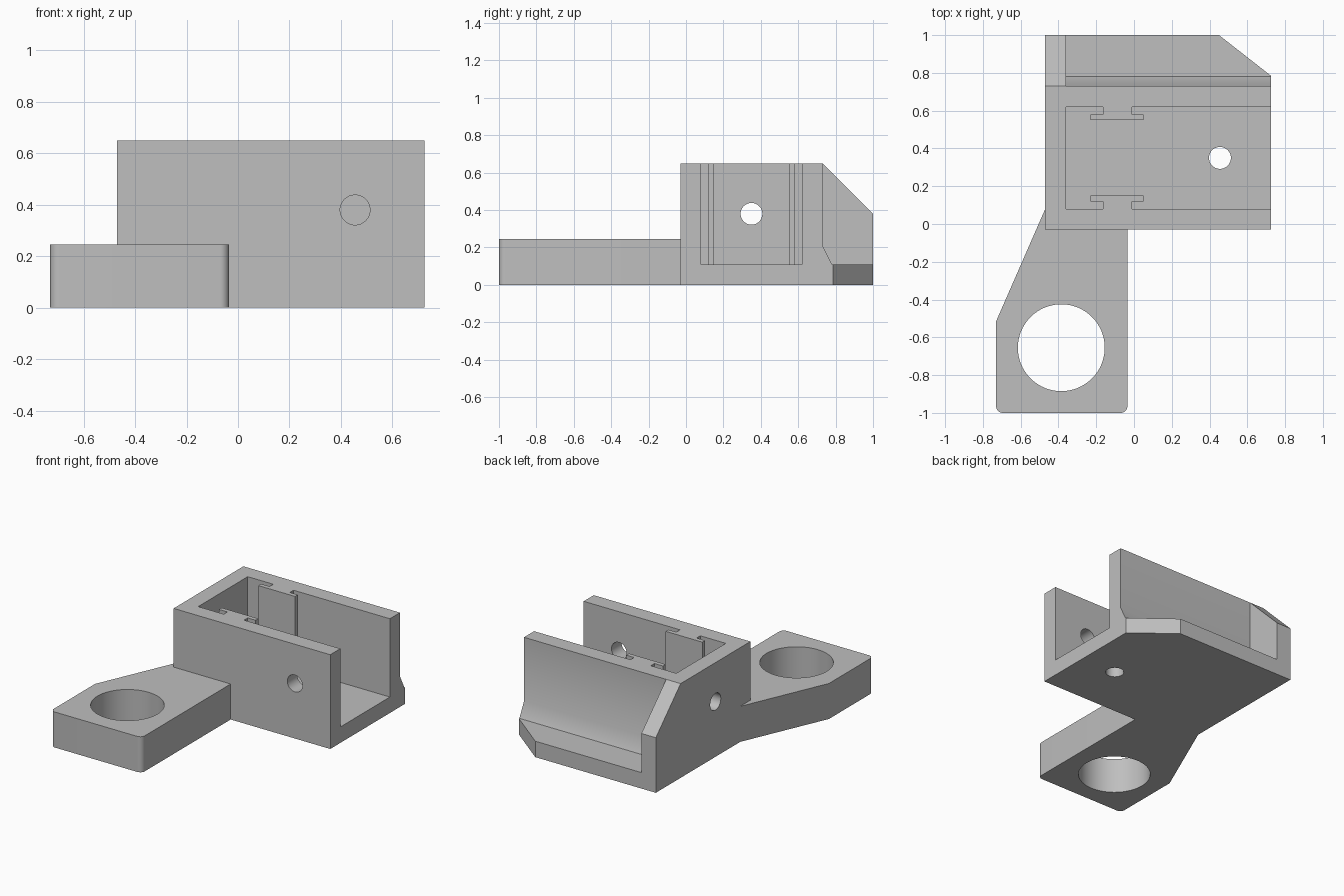
import bpy
import bmesh
from math import cos, sin, pi, radians
from mathutils import Vector

cube = bpy.data.objects.get("Cube")
if cube:
    bpy.data.objects.remove(cube, do_unlink=True)

GREY = (0.52, 0.52, 0.52, 1.0)
mat = bpy.data.materials.new("plain grey")
mat.use_nodes = True
mat.diffuse_color = GREY
mat.node_tree.nodes["Principled BSDF"].inputs["Base Color"].default_value = GREY


def prism(name, profile, axis, lo, hi):
    """Extrude a 2D profile along an axis: x takes (y, z), y takes (x, z), z takes (x, y)."""
    place = {"x": lambda a, b, t: (t, a, b),
             "y": lambda a, b, t: (a, t, b),
             "z": lambda a, b, t: (a, b, t)}[axis]
    bm = bmesh.new()
    face = bm.faces.new([bm.verts.new(place(a, b, lo)) for a, b in profile])
    grown = bmesh.ops.extrude_face_region(bm, geom=[face])["geom"]
    verts = [v for v in grown if isinstance(v, bmesh.types.BMVert)]
    bmesh.ops.translate(bm, verts=verts, vec=Vector(place(0, 0, hi - lo)))
    bmesh.ops.recalc_face_normals(bm, faces=bm.faces[:])
    mesh = bpy.data.meshes.new(name)
    bm.to_mesh(mesh)
    bm.free()
    mesh.materials.append(mat)
    obj = bpy.data.objects.new(name, mesh)
    bpy.context.collection.objects.link(obj)
    return obj


def arc(cx, cy, r, start=0, end=2 * pi, steps=64, closed=True):
    count = steps if closed else steps + 1
    return [(cx + r * cos(start + (end - start) * i / steps),
             cy + r * sin(start + (end - start) * i / steps)) for i in range(count)]


def combine(target, tool, operation):
    mod = target.modifiers.new("combine", "BOOLEAN")
    mod.operation = operation
    mod.solver = "EXACT"
    mod.object = tool
    bpy.ops.object.select_all(action="DESELECT")
    bpy.context.view_layer.objects.active = target
    target.select_set(True)
    bpy.ops.object.modifier_apply(modifier=mod.name)
    bpy.data.objects.remove(tool, do_unlink=True)


X0, X1 = -0.47, 0.725
FRONT, BACK, TOP, FLOOR = -0.03, 0.73, 0.65, 0.11
INNER_X = -0.36
MID = 0.35

# Housing block with the rear shelf and its sloped foot
bracket = prism("bracket_housing", [
    (FRONT, 0), (1, 0), (1, FLOOR), (0.78, FLOOR), (BACK, 0.21), (BACK, TOP), (FRONT, TOP)],
    "x", X0, X1)

# Bevelled shelf corner
combine(bracket, prism("corner_cutter", [(0.45, 1), (X1, 0.785), (0.95, 0.61), (0.95, 1.2), (0.45, 1.2)],
                       "z", -0.1, 0.3), "DIFFERENCE")

# Sloped end cheek
combine(bracket, prism("end_cheek", [(FRONT, 0), (1, 0), (1, 0.38), (BACK, TOP), (FRONT, TOP)],
                       "x", X0, INNER_X), "UNION")

# Open channel, whose outline leaves a T-shaped rib on each wall
half_outline = [(INNER_X, 0.27), (-0.165, 0.27), (-0.165, 0.23), (-0.23, 0.23), (-0.23, 0.2),
                (0.05, 0.2), (0.05, 0.23), (-0.01, 0.23), (-0.01, 0.27), (0.9, 0.27)]
channel = [(x, MID + d) for x, d in half_outline]
channel += [(x, MID - d) for x, d in reversed(half_outline)]
combine(bracket, prism("channel_cutter", channel, "z", FLOOR, 0.9), "DIFFERENCE")

# Side arm with rounded outer corners
R = 0.035
arm = [(X0, 0.08), (-0.73, -0.515)]
arm += arc(-0.73 + R, -1 + R, R, pi, 1.5 * pi, 8, False)
arm += arc(-0.035 - R, -1 + R, R, 1.5 * pi, 2 * pi, 8, False)
arm += [(-0.035, 0.04), (-0.4, 0.08)]
combine(bracket, prism("side_arm", arm, "z", 0, 0.245), "UNION")

# Arm ring hole, then screw holes in the floor, front wall and end wall
holes = [("ring_hole", (-0.385, -0.655, 0.23), "z", -0.1, 0.4),
         ("floor_hole", (0.455, MID, 0.058), "z", -0.1, 0.2),
         ("front_hole", (0.455, 0.38, 0.058), "y", -0.1, 0.2),
         ("end_hole", (MID, 0.38, 0.058), "x", -0.6, -0.3)]
for name, (a, b, r), axis, lo, hi in holes:
    combine(bracket, prism(name, arc(a, b, r), axis, lo, hi), "DIFFERENCE")

# Smooth the round walls, keep the edges crisp
bpy.ops.object.select_all(action="DESELECT")
bracket.select_set(True)
bpy.context.view_layer.objects.active = bracket
bpy.ops.object.shade_smooth_by_angle(angle=radians(30))
